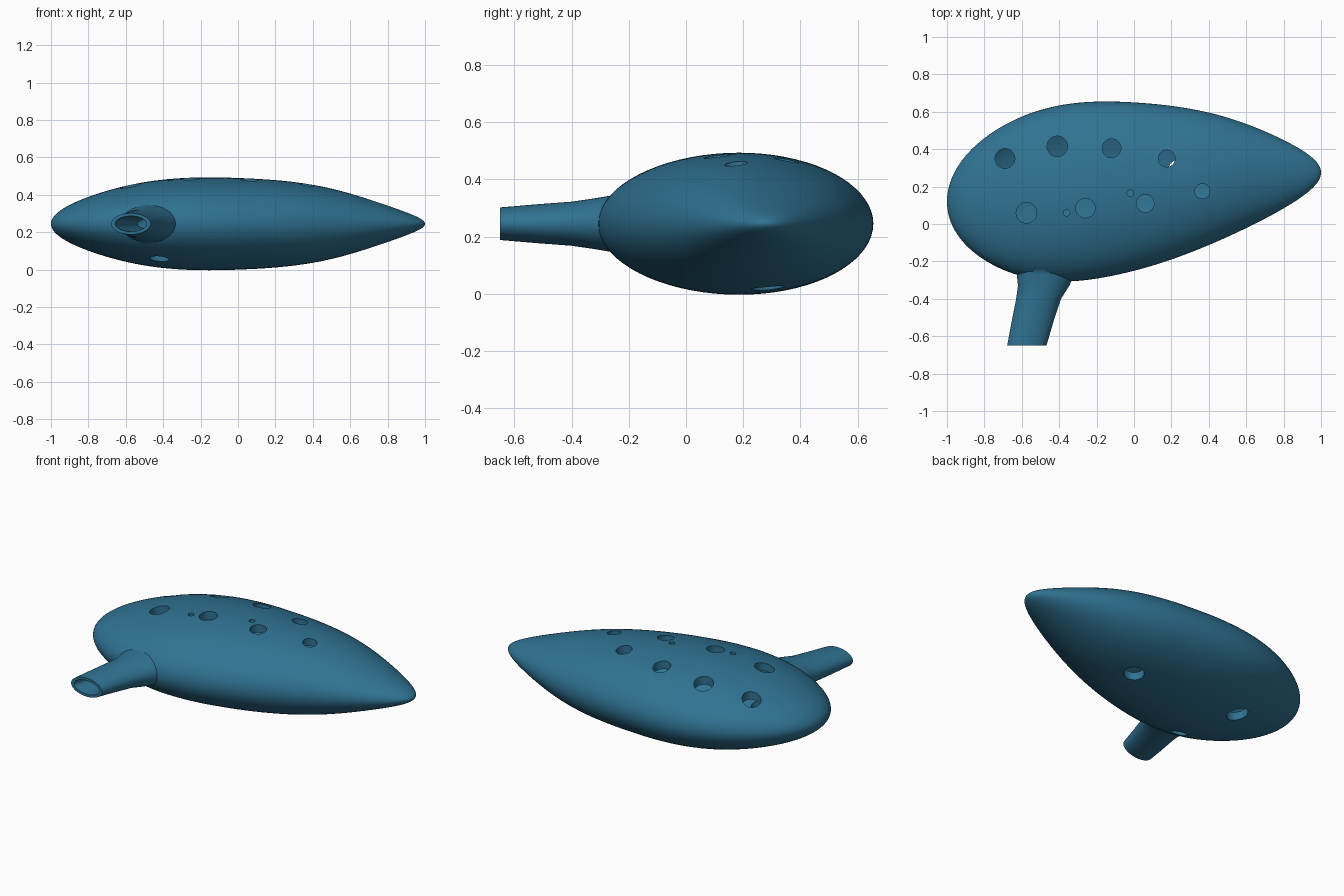
import bpy
import bmesh
from math import cos, sin, pi, radians
from mathutils import Vector

cube = bpy.data.objects.get("Cube")
if cube:
    bpy.data.objects.remove(cube, do_unlink=True)

MID_Z = 0.245
X, Y, Z = Vector((1, 0, 0)), Vector((0, 1, 0)), Vector((0, 0, 1))

glaze = bpy.data.materials.new("blue glaze")
glaze.use_nodes = True
colour = (0.029, 0.17, 0.29, 1)
glaze.diffuse_color = colour
glaze.node_tree.nodes["Principled BSDF"].inputs["Base Color"].default_value = colour


def loft(bm, rings, u, v, sides):
    """Skin oval rings given as (centre, radius along u, radius along v)."""
    loops = []
    for centre, ru, rv in rings:
        angles = [2 * pi * i / sides for i in range(sides)]
        loops.append([bm.verts.new(centre + u * ru * cos(a) + v * rv * sin(a))
                      for a in angles])
    faces = [bm.faces.new(loops[0]), bm.faces.new(loops[-1])]
    for a, b in zip(loops, loops[1:]):
        for i in range(sides):
            j = (i + 1) % sides
            faces.append(bm.faces.new((a[i], a[j], b[j], b[i])))
    bmesh.ops.recalc_face_normals(bm, faces=faces)


def make_object(name, bm):
    mesh = bpy.data.meshes.new(name)
    bm.to_mesh(mesh)
    bm.free()
    mesh.materials.append(glaze)
    obj = bpy.data.objects.new(name, mesh)
    bpy.context.collection.objects.link(obj)
    return obj


def curve(values, x):
    """Smooth curve through values spaced evenly from x = -1 to x = 1."""
    last = len(values) - 1
    s = (x + 1) / 2 * last
    i = min(int(s), last - 1)
    t = s - i
    p1, p2 = values[i], values[i + 1]
    p0 = values[i - 1] if i > 0 else 2 * p1 - p2
    p3 = values[i + 2] if i + 2 <= last else 2 * p2 - p1
    return p1 + t / 2 * (p2 - p0 + t * (2 * p0 - 5 * p1 + 4 * p2 - p3
                                       + t * (3 * (p1 - p2) + p3 - p0)))


def egg(name, length, width, height):
    """Teardrop shell lofted along x, fat on the right and pointed on the left."""
    bm = bmesh.new()
    rings = []
    steps = 80
    for k in range(steps + 1):
        angle = 0.025 + (pi - 0.05) * k / steps
        x = -cos(angle)
        centre = Vector((x * length, curve((.12, .155, .2, .25, .275), x), MID_Z))
        rings.append((centre,
                      sin(angle) * width * curve((.55, .525, .45, .368, .26), x),
                      sin(angle) * height * curve((.225, .257, .245, .217, .12), x)))
    loft(bm, rings, Y, Z, 72)
    return make_object(name, bm)


def tube(bm, sections):
    """Oval tube along y from (y, x, half width, half height) sections."""
    loft(bm, [(Vector((x, y, MID_Z)), rx, rz) for y, x, rx, rz in sections], X, Z, 48)


def hole(bm, x, y, rx, ry, low, high):
    loft(bm, [(Vector((x, y, z)), rx, ry) for z in (low, high)], X, Y, 32)


def apply_boolean(target, tool, operation):
    mod = target.modifiers.new("cut", "BOOLEAN")
    mod.operation = operation
    mod.solver = "EXACT"
    mod.object = tool
    bpy.context.view_layer.objects.active = target
    bpy.ops.object.modifier_apply(modifier=mod.name)
    bpy.data.objects.remove(tool, do_unlink=True)


# Body and flared mouthpiece
body = egg("ocarina_body", 1, 1, 1)
bm = bmesh.new()
tube(bm, [(-.65, -.573, .105, .057), (-.52, -.542, .112, .068),
          (-.4, -.51, .12, .077), (-.33, -.483, .137, .087),
          (-.27, -.472, .155, .097), (-.2, -.462, .175, .108),
          (-.1, -.45, .18, .11)])
apply_boolean(body, make_object("mouthpiece", bm), "UNION")

# Hollow chamber
apply_boolean(body, egg("chamber", .94, .9, .8), "DIFFERENCE")

# Finger holes on top, thumb holes and voicing hole below, windway
bm = bmesh.new()
finger_holes = [(-.69, .35, .053), (-.41, .415, .055), (-.12, .405, .05),
                (.175, .35, .045), (-.575, .06, .055), (-.26, .085, .052),
                (.06, .11, .047), (.365, .175, .04),
                (-.36, .06, .017), (-.02, .165, .017)]
for x, y, r in finger_holes:
    hole(bm, x, y, r, r, .26, .6)
for x, y, rx, ry in [(.24, .285, .058, .058), (-.51, .285, .06, .06),
                     (-.42, -.115, .052, .036)]:
    hole(bm, x, y, rx, ry, -.1, .23)
tube(bm, [(-.7, -.585, .086, .043), (-.45, -.522, .078, .035),
          (-.2, -.462, .06, .025)])
apply_boolean(body, make_object("openings", bm), "DIFFERENCE")

# Smooth shading with crisp hole rims
bpy.ops.object.select_all(action="DESELECT")
body.select_set(True)
bpy.context.view_layer.objects.active = body
bpy.ops.object.shade_smooth_by_angle(angle=radians(35))
